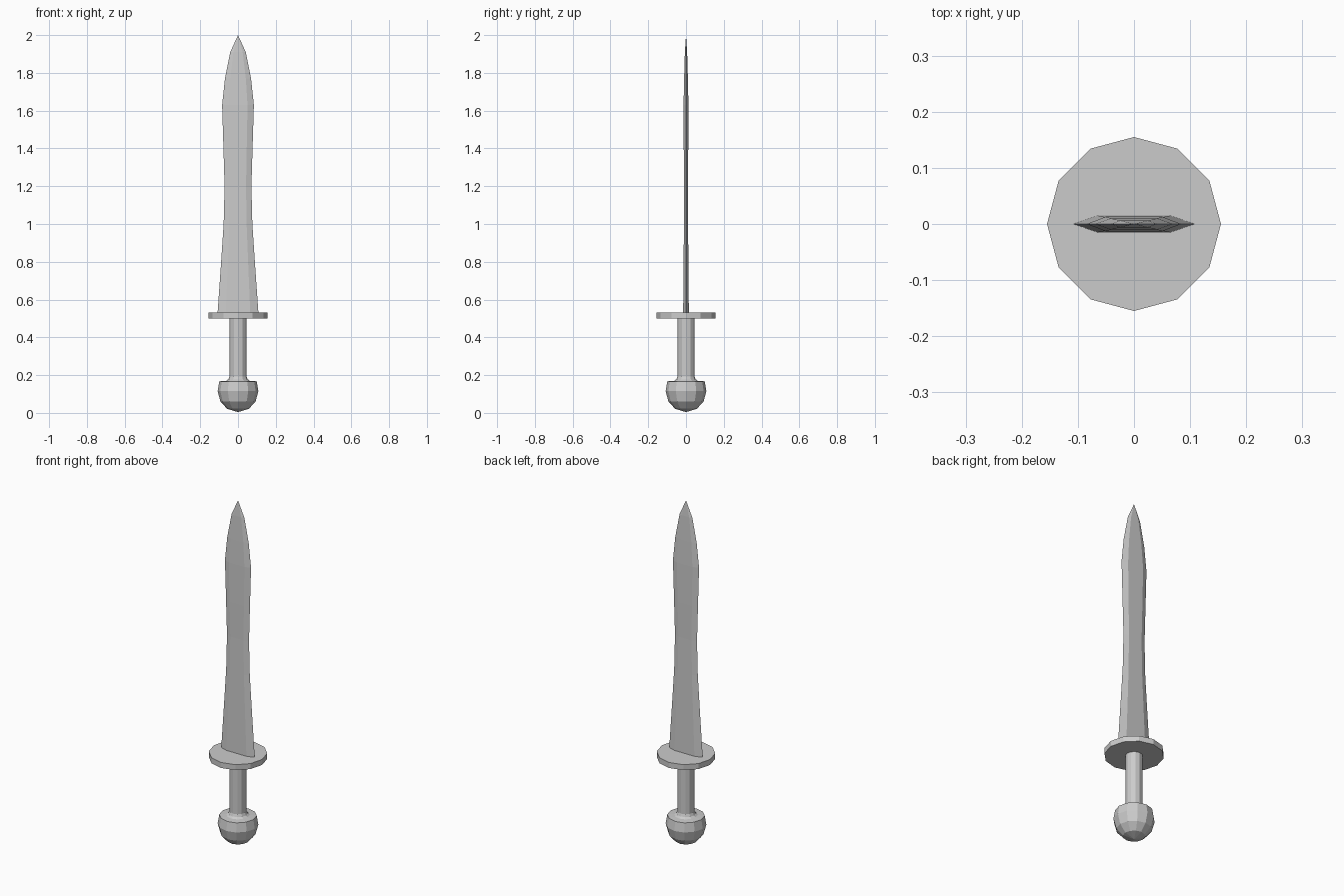
import bpy, bmesh, math

if "Cube" in bpy.data.objects:
    bpy.data.objects.remove(bpy.data.objects["Cube"])


def loft(name, rings):
    """Skin closed rings of points; end rings are capped, single points become tips."""
    bm = bmesh.new()
    loops = [[bm.verts.new(p) for p in ring] for ring in rings]
    for a, b in zip(loops, loops[1:]):
        n = max(len(a), len(b))
        for i in range(n):
            j = (i + 1) % n
            if len(a) == 1:
                bm.faces.new((a[0], b[j], b[i]))
            elif len(b) == 1:
                bm.faces.new((a[i], a[j], b[0]))
            else:
                bm.faces.new((a[i], a[j], b[j], b[i]))
    for end in (loops[0], loops[-1]):
        if len(end) > 2:
            bm.faces.new(end)
    bmesh.ops.recalc_face_normals(bm, faces=bm.faces)
    mesh = bpy.data.meshes.new(name)
    bm.to_mesh(mesh)
    bm.free()
    obj = bpy.data.objects.new(name, mesh)
    bpy.context.collection.objects.link(obj)
    return obj


def circle(r, z, sides=12):
    if r == 0:
        return [(0, 0, z)]
    return [(r * math.cos(math.tau * i / sides), r * math.sin(math.tau * i / sides), z)
            for i in range(sides)]


def blade_section(w, t, z):
    """Flattened hexagon: sharp edges left and right, flat faces front and back."""
    if w == 0:
        return [(0, 0, z)]
    f = 0.6 * w
    return [(w, 0, z), (f, t, z), (-f, t, z), (-w, 0, z), (-f, -t, z), (f, -t, z)]


# Round pommel with a flat rim, flaring into the grip
loft("pommel", [circle(r, z) for r, z in (
    (0, 0.004), (0.058, 0.022), (0.093, 0.06), (0.108, 0.115), (0.099, 0.167),
    (0.062, 0.17), (0.051, 0.178), (0.045, 0.192))])

# Straight grip
loft("grip", [circle(0.045, z) for z in (0.192, 0.5)])

# Disc guard
loft("guard", [circle(0.155, z) for z in (0.5, 0.532)])

# Leaf-shaped blade: half width, half thickness, height
loft("blade", [blade_section(*s) for s in (
    (0.108, 0.015, 0.53), (0.092, 0.013, 0.76), (0.076, 0.011, 1.0),
    (0.071, 0.010, 1.2), (0.077, 0.012, 1.4), (0.084, 0.013, 1.63),
    (0.069, 0.010, 1.77), (0.041, 0.006, 1.91), (0, 0, 2.0))])
